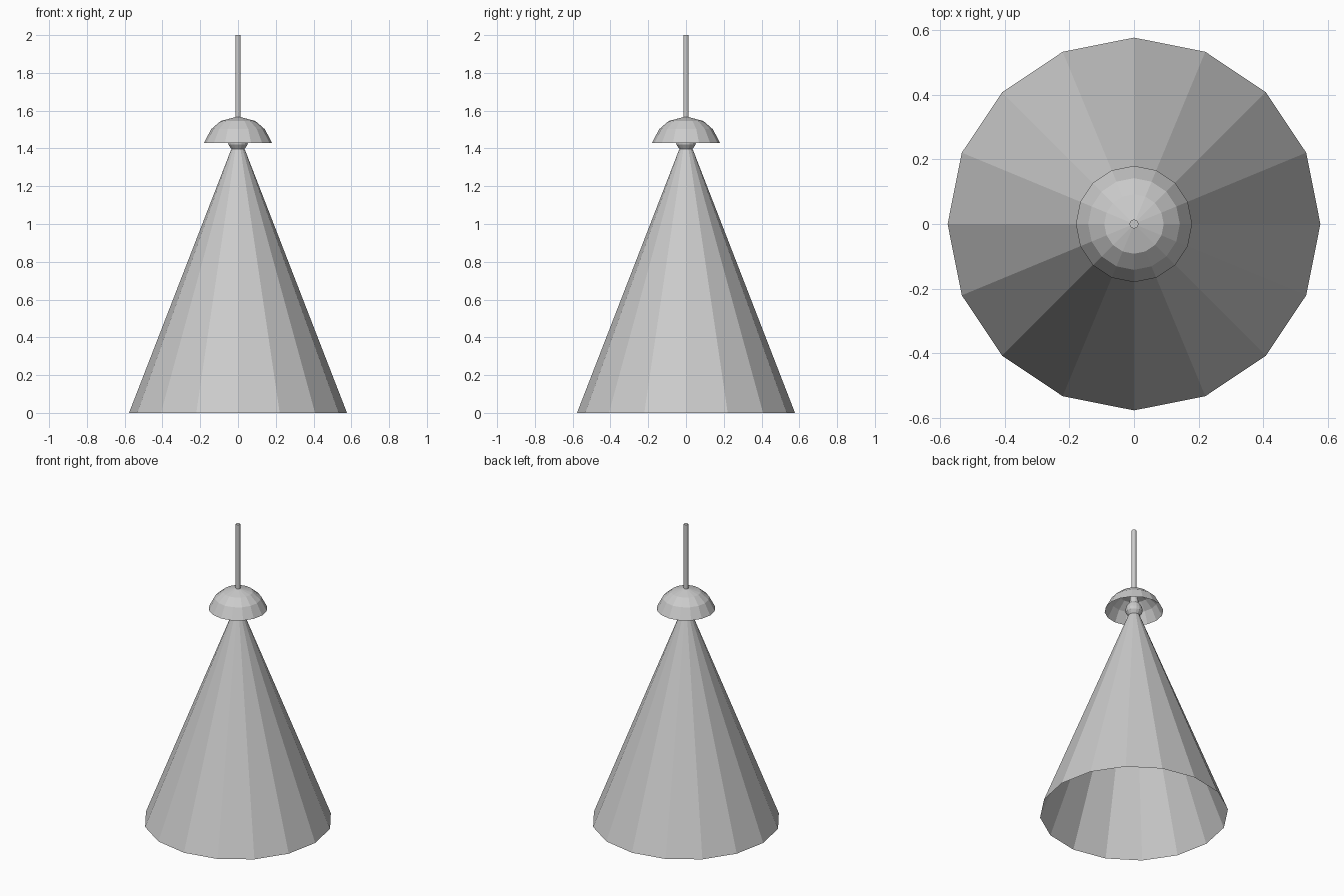
import bpy, bmesh
from math import cos, sin, tau

if "Cube" in bpy.data.objects:
    bpy.data.objects.remove(bpy.data.objects["Cube"])


def lathe(name, profile, sides):
    """Revolve (radius, z) points around z; zero radius makes a pole."""
    bm = bmesh.new()
    rings = []
    for r, z in profile:
        if r == 0:
            rings.append([bm.verts.new((0, 0, z))] * sides)
        else:
            rings.append([bm.verts.new((r * cos(tau * i / sides), r * sin(tau * i / sides), z))
                          for i in range(sides)])
    for a, b in zip(rings, rings[1:]):
        for i in range(sides):
            j = (i + 1) % sides
            bm.faces.new(list(dict.fromkeys((a[i], a[j], b[j], b[i]))))
    mesh = bpy.data.meshes.new(name)
    bm.to_mesh(mesh)
    bm.free()
    obj = bpy.data.objects.new(name, mesh)
    bpy.context.collection.objects.link(obj)
    return obj


# Open conical lamp shade
lathe("shade", [(0.577, 0), (0.034, 1.4)], 16)

# Round knuckle and neck joining the shade to the canopy
lathe("knuckle", [(0, 1.39), (0.034, 1.396), (0.051, 1.42), (0.053, 1.44), (0.045, 1.465),
                  (0.028, 1.485), (0.022, 1.55)], 16)

# Open domed canopy
lathe("canopy", [(0.18, 1.43), (0.142, 1.502), (0.092, 1.545), (0, 1.57)], 16)

# Hanging rod
lathe("rod", [(0, 1.555), (0.014, 1.555), (0.014, 2.0), (0, 2.0)], 12)
